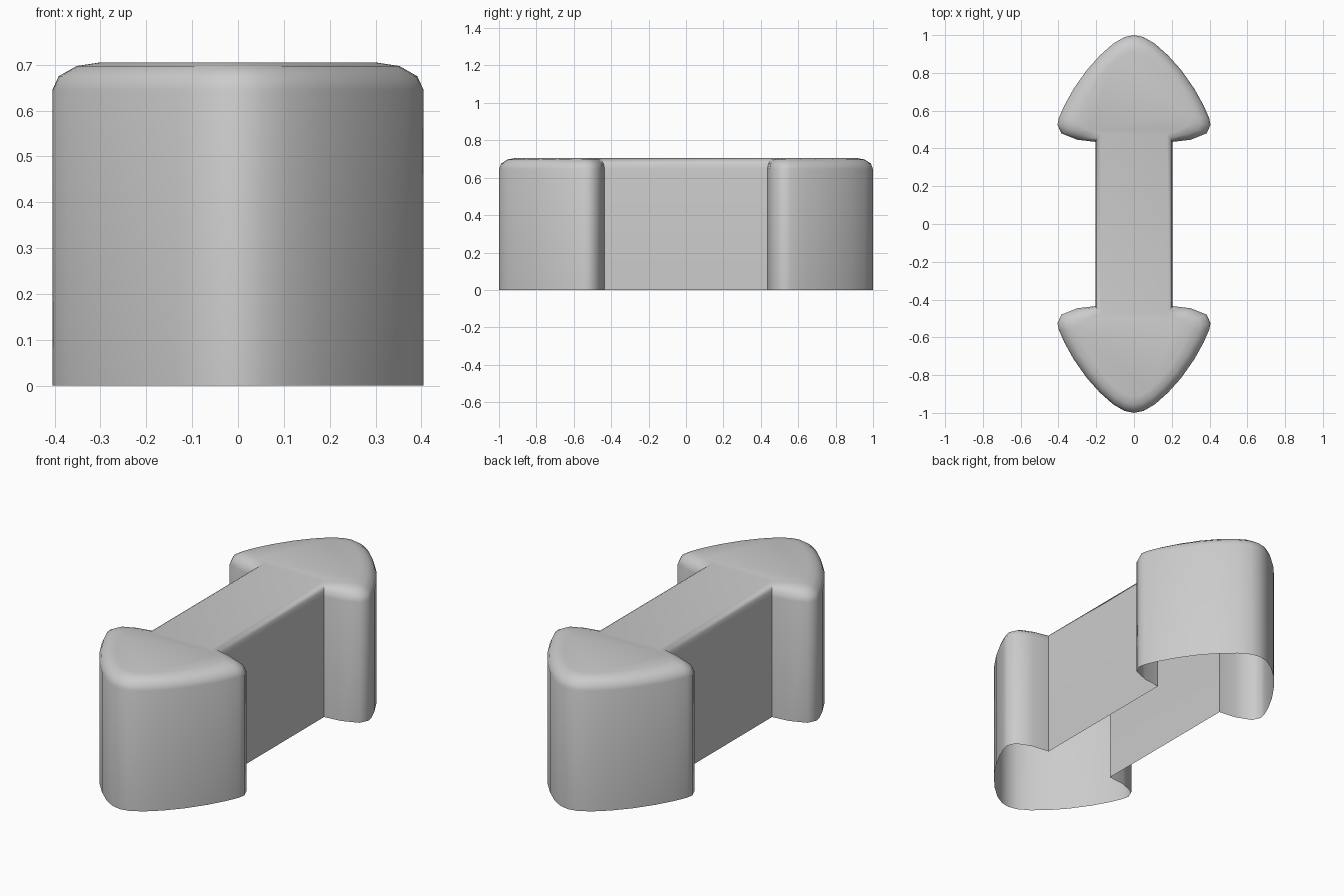
import bpy, bmesh
from math import sin, cos, pi, radians

if "Cube" in bpy.data.objects:
    bpy.data.objects.remove(bpy.data.objects["Cube"])

TOP, WALL = 0.705, 0.645      # height of the flat top and of the straight wall
STEPS = 3                     # segments in the rounded upper rim

# Quarter outline: outer x, y and the matching edge of the flat top x, y
QUARTER = [
    (0.205, 0.435, 0.175, 0.475),
    (0.300, 0.446, 0.240, 0.498),
    (0.385, 0.480, 0.285, 0.520),
    (0.405, 0.525, 0.300, 0.542),
    (0.398, 0.560, 0.297, 0.562),
    (0.370, 0.625, 0.280, 0.602),
    (0.320, 0.715, 0.245, 0.672),
    (0.250, 0.815, 0.193, 0.757),
    (0.180, 0.893, 0.136, 0.828),
    (0.110, 0.955, 0.082, 0.880),
    (0.050, 0.990, 0.036, 0.906),
    (0.000, 1.000, 0.000, 0.914),
]


def mirrored(points, sx, sy):
    return [(x * sx, y * sy, ix * sx, iy * sy) for x, y, ix, iy in points]


# Full double-headed arrow outline, counter-clockwise
outline = (QUARTER + mirrored(QUARTER[-2::-1], -1, 1)
           + mirrored(QUARTER, -1, -1) + mirrored(QUARTER[-2::-1], 1, -1))

bm = bmesh.new()


def ring(t, z):
    return [bm.verts.new((x + (ix - x) * t, y + (iy - y) * t, z))
            for x, y, ix, iy in outline]


# Open-bottomed wall followed by the rounded rim
rings = [ring(0, 0)]
for i in range(STEPS + 1):
    a = i / STEPS * pi / 2
    rings.append(ring(1 - cos(a), WALL + (TOP - WALL) * sin(a)))
n = len(outline)
for low, high in zip(rings, rings[1:]):
    for i in range(n):
        j = (i + 1) % n
        bm.faces.new((low[i], low[j], high[j], high[i]))

# Flat top: two heads and the shaft between them
top = rings[-1]
h = n // 2
bm.faces.new(top[:h])
bm.faces.new(top[h:])
bm.faces.new((top[0], top[h - 1], top[h], top[n - 1]))
bmesh.ops.recalc_face_normals(bm, faces=bm.faces)

mesh = bpy.data.meshes.new("double_arrow")
bm.to_mesh(mesh)
bm.free()
arrow = bpy.data.objects.new("double_arrow", mesh)
bpy.context.collection.objects.link(arrow)
bpy.context.view_layer.objects.active = arrow
arrow.select_set(True)
bpy.ops.object.shade_smooth_by_angle(angle=radians(50))
